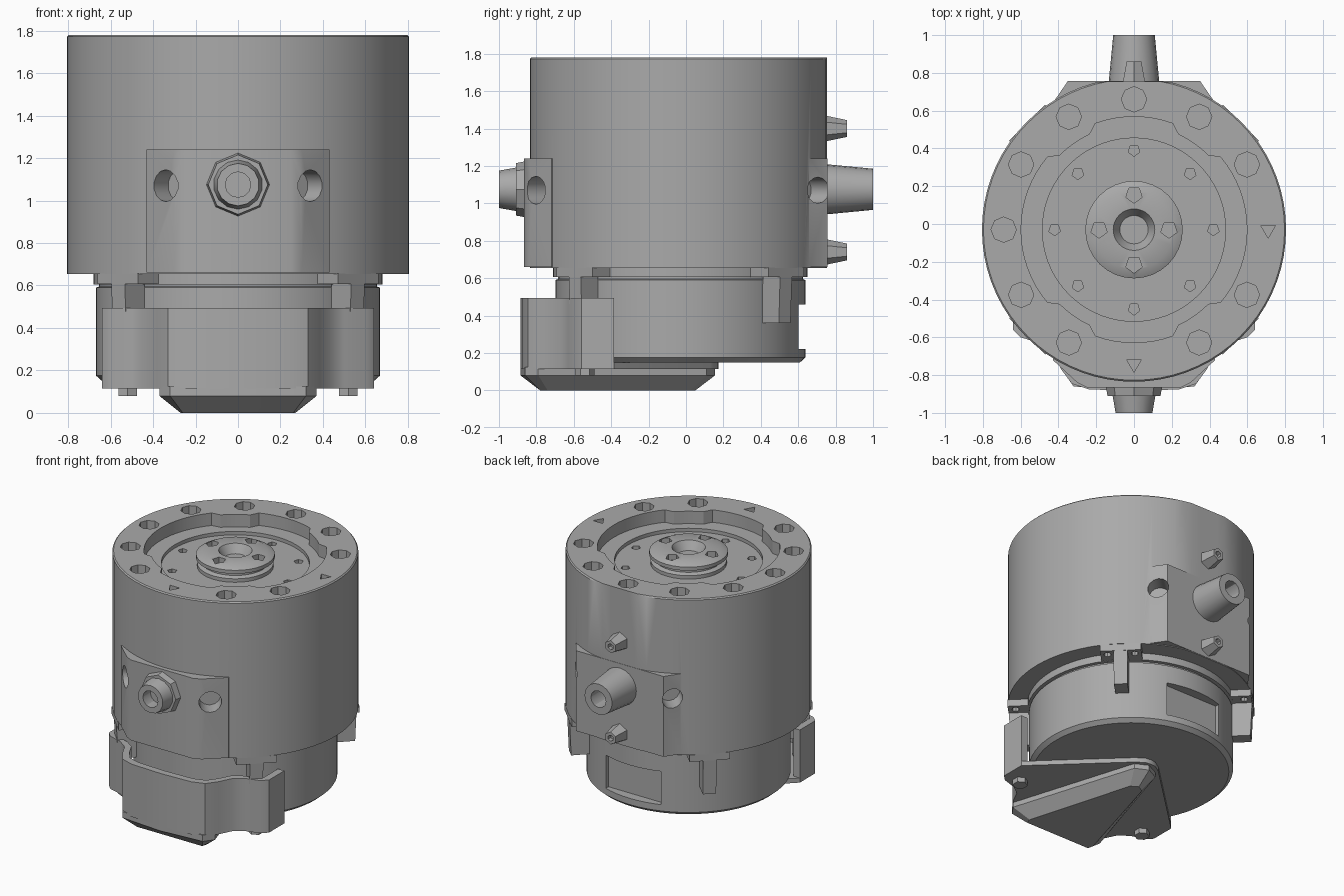
import bpy, bmesh, math
from mathutils import Vector, Matrix

if bpy.data.objects.get("Cube"):
    bpy.data.objects.remove(bpy.data.objects["Cube"])

grey = bpy.data.materials.new("machined_grey")
grey.use_nodes = True
grey.diffuse_color = (0.4, 0.4, 0.4, 1)
grey.node_tree.nodes["Principled BSDF"].inputs["Base Color"].default_value = (0.4, 0.4, 0.4, 1)
CY = -0.03  # axis of the round parts


def finish(name, bm):
    bmesh.ops.recalc_face_normals(bm, faces=bm.faces[:])
    me = bpy.data.meshes.new(name)
    bm.to_mesh(me)
    bm.free()
    ob = bpy.data.objects.new(name, me)
    me.materials.append(grey)
    bpy.context.collection.objects.link(ob)
    return ob


def lathe(name, profile, n=72):
    bm = bmesh.new()
    vs = [bm.verts.new((r, 0, z)) for r, z in profile]
    es = [bm.edges.new(p) for p in zip(vs, vs[1:])]
    bmesh.ops.spin(bm, geom=vs + es, cent=(0, 0, 0), axis=(0, 0, 1),
                   angle=math.tau, steps=n, use_merge=True)
    bmesh.ops.remove_doubles(bm, verts=bm.verts[:], dist=1e-4)
    bmesh.ops.translate(bm, verts=bm.verts[:], vec=(0, CY, 0))
    return finish(name, bm)


def prism(name, levels):
    """Stack of matching outlines, given as (outline, z)."""
    bm = bmesh.new()
    rings = [[bm.verts.new((x, y, z)) for x, y in pts] for pts, z in levels]
    for a, b in zip(rings, rings[1:]):
        for i in range(len(a)):
            j = (i + 1) % len(a)
            bm.faces.new((a[i], a[j], b[j], b[i]))
    bm.faces.new(rings[0])
    bm.faces.new(rings[-1])
    return finish(name, bm)


def mirror(half):
    return half + [(-x, y) for x, y in reversed(half) if x]


def rod(bm, start, end, r1, r2=None, n=8):
    a, b = Vector(start), Vector(end)
    rot = (b - a).to_track_quat('Z', 'Y').to_matrix().to_4x4()
    bmesh.ops.create_cone(bm, cap_ends=True, segments=n, radius1=r1, radius2=r2 or r1,
                          depth=(b - a).length, matrix=Matrix.Translation((a + b) / 2) @ rot)


def block(bm, size, centre, angle=0):
    m = Matrix.Translation((0, CY, 0)) @ Matrix.Rotation(angle, 4, 'Z') \
        @ Matrix.Translation(centre) @ Matrix.Diagonal((*size, 1))
    bmesh.ops.create_cube(bm, size=1, matrix=m)


def combine(ob, tool, op):
    bpy.context.view_layer.objects.active = ob
    mod = ob.modifiers.new("bool", 'BOOLEAN')
    mod.operation, mod.solver, mod.object = op, 'EXACT', tool
    bpy.ops.object.modifier_apply(modifier=mod.name)
    bpy.data.objects.remove(tool)


def polar(r, deg, z):
    a = math.radians(deg)
    return (r * math.cos(a), CY + r * math.sin(a), z)


# Main housing with stepped top recess, inward lobes and a flat back
housing = lathe("housing", [(0, .655), (.805, .655), (.805, 1.772), (.797, 1.78), (.598, 1.78),
                            (.598, 1.69), (.485, 1.69), (.485, 1.665), (0, 1.665)])
for v in housing.data.vertices:
    x, y = v.co.x, v.co.y - CY
    lobe = 44 < math.degrees(math.atan2(abs(y), abs(x))) < 66
    if abs(math.hypot(x, y) - .598) < .01 and lobe:
        v.co.x, v.co.y = x * .93, y * .93 + CY
    v.co.y = min(v.co.y, .755)

# Mounting pads on front and back
front_pad = mirror([(0, -.865), (.25, -.865), (.3, -.84), (.43, -.72), (.3, -.5)])
back_pad = mirror([(0, .757), (.35, .757), (.42, .655), (.3, .5)])
for pts in (front_pad, back_pad):
    combine(housing, prism("pad", [(pts, .66), (pts, 1.24)]), 'UNION')

# Holes in the rim, recess floor and pads
bm = bmesh.new()
for deg in range(0, 360, 30):
    small = deg in (0, 270)
    rod(bm, polar(.71 if small else .69, deg, 1.7), polar(.71 if small else .69, deg, 1.85),
        .045 if small else .067, n=3 if small else 8)
for deg in range(0, 360, 45):
    rod(bm, polar(.42, deg, 1.62), polar(.42, deg, 1.72), .032, n=5)
for s in (-1, 1):
    rod(bm, (s * .27, -.71, 1.07), (s * .4, -.88, 1.07), .075, n=14)
    rod(bm, (s * .3, .62, 1.07), (s * .46, .78, 1.07), .07, n=14)
combine(housing, finish("holes", bm), 'DIFFERENCE')

# Central hub with neck groove and bore
hub = lathe("hub", [(0, 1.66), (.25, 1.66), (.25, 1.69), (.22, 1.7), (.22, 1.72), (.258, 1.73),
                    (.258, 1.755), (.21, 1.78), (.11, 1.78), (.075, 1.72), (0, 1.72)], 32)
bm = bmesh.new()
for deg in range(0, 360, 90):
    rod(bm, polar(.185, deg, 1.74), polar(.185, deg, 1.82), .045, n=5)
combine(hub, finish("hub_holes", bm), 'DIFFERENCE')

# Collar and lower drum with a rear window
collar = lathe("collar", [(0, .605), (.68, .605), (.68, .656), (0, .656)])
drum = lathe("drum", [(0, .15), (.64, .15), (.668, .175), (.668, .59), (.655, .595), (.655, .61), (0, .61)])
bm = bmesh.new()
block(bm, (.44, .3, .24), (0, .75, .34))
combine(drum, finish("window", bm), 'DIFFERENCE')

# Four clips with foot plates round the drum
for i, name in enumerate(("back_left", "back_right", "front_right", "front_left")):
    a = math.radians(45 + 90 * i)
    bm = bmesh.new()
    block(bm, (.13, .09, .28), (.735, 0, .5), a)
    block(bm, (.16, .27, .05), (.72, 0, .631), a)
    clip = finish(name + "_clip", bm)
    for v in clip.data.vertices:  # taper toward the lower end
        if v.co.z < .4:
            v.co.x *= .985
            v.co.y *= .985
    bm = bmesh.new()
    for s in (-1, 1):
        p = Matrix.Rotation(a, 3, 'Z') @ Vector((.75, s * .09, 0)) + Vector((0, CY, 0))
        rod(bm, p + Vector((0, 0, .58)), p + Vector((0, 0, .64)), .025)
    combine(clip, finish("clip_holes", bm), 'DIFFERENCE')


# Side fittings: bored nozzles and studs
def nozzle(name, y0, y1, r1, r2, n, flange=None):
    bm = bmesh.new()
    rod(bm, (0, y0, 1.075), (0, y1, 1.075), r1, r2, n)
    ob = finish(name, bm)
    if flange:
        bm = bmesh.new()
        rod(bm, (0, y0, 1.075), (0, y0 + flange, 1.075), .155, .14, 8)
        combine(ob, finish("flange", bm), 'UNION')
    bm = bmesh.new()
    rod(bm, (0, y1 - (y1 - y0) * .5, 1.075), (0, y1 * 1.1, 1.075), .06, n=12)
    combine(ob, finish("bore", bm), 'DIFFERENCE')


nozzle("front_nozzle", -.83, -1, .13, .1, 14, -.08)
nozzle("back_nozzle", .74, 1, .135, .11, 20)
for name, z in (("upper_stud", 1.4), ("lower_stud", .74)):
    bm = bmesh.new()
    rod(bm, (0, .74, z), (0, .86, z), .07, .045, 6)
    stud = finish(name, bm)
    bm = bmesh.new()
    rod(bm, (0, .83, z), (0, .9, z), .022, n=6)
    combine(stud, finish("stud_bore", bm), 'DIFFERENCE')

# Front cover: lobed wall, swept floor and keel
outer = [(.64, -.385), (.64, -.56), (.6, -.6), (.5, -.63), (.43, -.68), (.385, -.77), (.33, -.845), (.24, -.875), (0, -.885)]
inner = [(x * .92, -.385 + (y + .385) * .9) for x, y in outer]
wall = mirror(outer[::-1])
wall = [(-x, y) for x, y in outer[:-1]] + outer[::-1] + inner + [(-x, y) for x, y in inner[-2::-1]]
prism("cover_wall", [(wall, .125), (wall, .495)])
floor = mirror([(0, -.885)] + outer[-2::-1] + [(.1, .13), (.04, .17), (0, .175)])
prism("cover_floor", [(floor, .115), (floor, .148)])
low = mirror([(0, -.78), (.26, -.78), (.27, -.74), (.05, .02), (0, .05)])
high = mirror([(0, -.885), (.32, -.86), (.37, -.79), (.09, .11), (0, .155)])
prism("cover_keel", [(low, 0), (high, .08), (high, .125)])

# Small lugs under the cover floor
bm = bmesh.new()
for s in (-1, 1):
    rod(bm, (s * .52, -.54, .08), (s * .52, -.54, .13), .05, n=6)
finish("cover_lugs", bm)

# Shade round surfaces smooth, keep corners sharp
bpy.ops.object.select_all(action='DESELECT')
for ob in bpy.context.scene.objects:
    if ob.type == 'MESH':
        ob.select_set(True)
        bpy.context.view_layer.objects.active = ob
bpy.ops.object.shade_smooth_by_angle(angle=math.radians(30))
